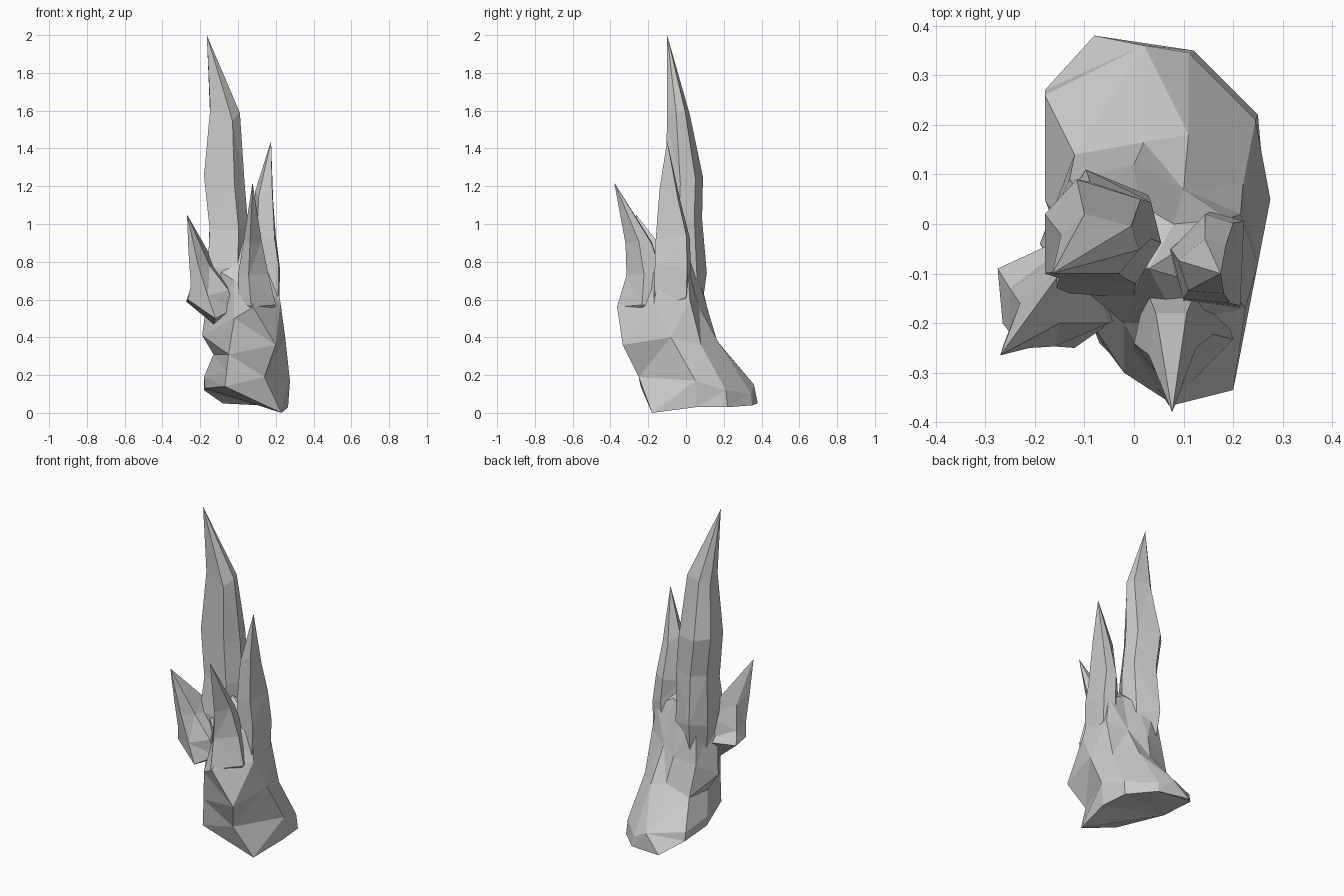
import bpy, bmesh, random

if "Cube" in bpy.data.objects:
    bpy.data.objects.remove(bpy.data.objects["Cube"])

random.seed(4)


def loft(name, rings, tip, root=None):
    """Skin equal-sized point rings, close with a tip and a flat or pointed root."""
    bm = bmesh.new()
    rows = [[bm.verts.new(p) for p in r] for r in rings]
    n = len(rows[0])
    for a, b in zip(rows, rows[1:]):
        for i in range(n):
            j = (i + 1) % n
            bm.faces.new((a[i], a[j], b[j], b[i]))
    t = bm.verts.new(tip)
    for i in range(n):
        bm.faces.new((rows[-1][i], rows[-1][(i + 1) % n], t))
    if root:
        r = bm.verts.new(root)
        for i in range(n):
            bm.faces.new((rows[0][(i + 1) % n], rows[0][i], r))
    else:
        bm.faces.new(rows[0][::-1])
    bmesh.ops.triangulate(bm, faces=bm.faces[:])
    bmesh.ops.recalc_face_normals(bm, faces=bm.faces[:])
    me = bpy.data.meshes.new(name)
    bm.to_mesh(me)
    bm.free()
    ob = bpy.data.objects.new(name, me)
    bpy.context.collection.objects.link(ob)
    return ob


def sections(shape, bounds, rough=0.04):
    """Fit a unit outline into (z, x0, x1, y0, y1) bounds with uneven heights."""
    return [[(x0 + (x1 - x0) * u, y0 + (y1 - y0) * v, z + random.uniform(-rough, rough))
             for u, v in shape] for z, x0, x1, y0, y1 in bounds]


# Craggy foot and trunk
trunk_rings = [
    [(.23, -.18, 0), (.265, .05, .03), (.25, .22, .03), (.12, .35, .04),
     (-.08, .38, .05), (-.18, .27, .12), (-.175, .05, .13), (-.07, -.24, .14)],
    [(.14, -.25, .19), (.275, .05, .17), (.245, .21, .12), (.11, .345, .1),
     (.02, .36, .15), (-.18, .26, .17), (-.18, .05, .19), (-.06, -.25, .22)],
    [(.2, -.335, .36), (.25, -.08, .4), (.22, .08, .36), (.11, .18, .36),
     (.02, .165, .38), (-.12, .14, .32), (-.13, -.02, .31), (-.05, -.26, .31)],
    [(.08, -.365, .56), (.225, -.17, .58), (.215, .02, .6), (.1, .07, .56),
     (0, .12, .53), (-.13, .09, .5), (-.19, -.04, .41), (-.02, -.3, .5)],
    [(.09, -.2, .74), (.2, -.14, .74), (.19, .01, .76), (.08, .0, .82),
     (.01, .04, .78), (-.1, .05, .8), (-.14, -.1, .78), (-.02, -.2, .7)],
]
body = loft("flame_body", trunk_rings, (.03, -.09, .9))

# Tall central flame
six = [(0, .05), (.75, 0), (1, .4), (.9, .8), (.3, 1), (0, .65)]
tall = loft("tall_flame", sections(six, [
    (.56, -.14, .05, -.14, .08),
    (.74, -.16, .05, -.15, .11),
    (1.0, -.15, .055, -.12, .085),
    (1.23, -.18, .035, -.11, .09),
    (1.58, -.147, .01, -.1, .02)]), (-.165, -.1, 2.0), (-.04, -.02, .45))

# Right flame
five = [(.2, .05), (.95, 0), (1, .9), (.55, 1), (0, .6)]
right = loft("right_flame", sections(five, [
    (.58, .06, .22, -.17, .02),
    (.76, .07, .222, -.165, .025),
    (.93, .075, .2, -.16, .02),
    (1.16, .09, .186, -.14, -.03)]), (.175, -.1, 1.44), (.13, -.08, .45))

# Front flame leaning outwards
front = loft("front_flame", sections([(.35, 0), (1, .5), (.8, 1), (.15, 1), (0, .4)], [
    (.57, 0, .2, -.365, -.1),
    (.74, 0, .16, -.315, -.13),
    (.9, .03, .125, -.32, -.18)], .02), (.077, -.38, 1.22), (.09, -.2, .42))

# Left flame hanging off the side
left_rings = [
    [(-.275, -.09, .59), (-.265, -.2, .6), (-.12, -.25, .5), (-.02, -.18, .55), (-.08, 0, .6)],
    [(-.25, -.13, .66), (-.25, -.22, .68), (-.16, -.247, .62), (-.05, -.2, .65), (-.1, -.04, .76)],
    [(-.23, -.16, .8), (-.262, -.24, .85), (-.21, -.25, .78), (-.15, -.2, .78), (-.15, -.1, .84)],
]
left = loft("left_flame", left_rings, (-.27, -.265, 1.05), (-.13, -.13, .47))

# Fuse the flames into one surface
parts = (tall, right, front, left)
for p in parts:
    m = body.modifiers.new("fuse", 'BOOLEAN')
    m.operation = 'UNION'
    m.solver = 'EXACT'
    m.object = p
deps = bpy.context.evaluated_depsgraph_get()
fused = bpy.data.meshes.new_from_object(body.evaluated_get(deps))
body.modifiers.clear()
body.data = fused
for p in parts:
    bpy.data.objects.remove(p)
